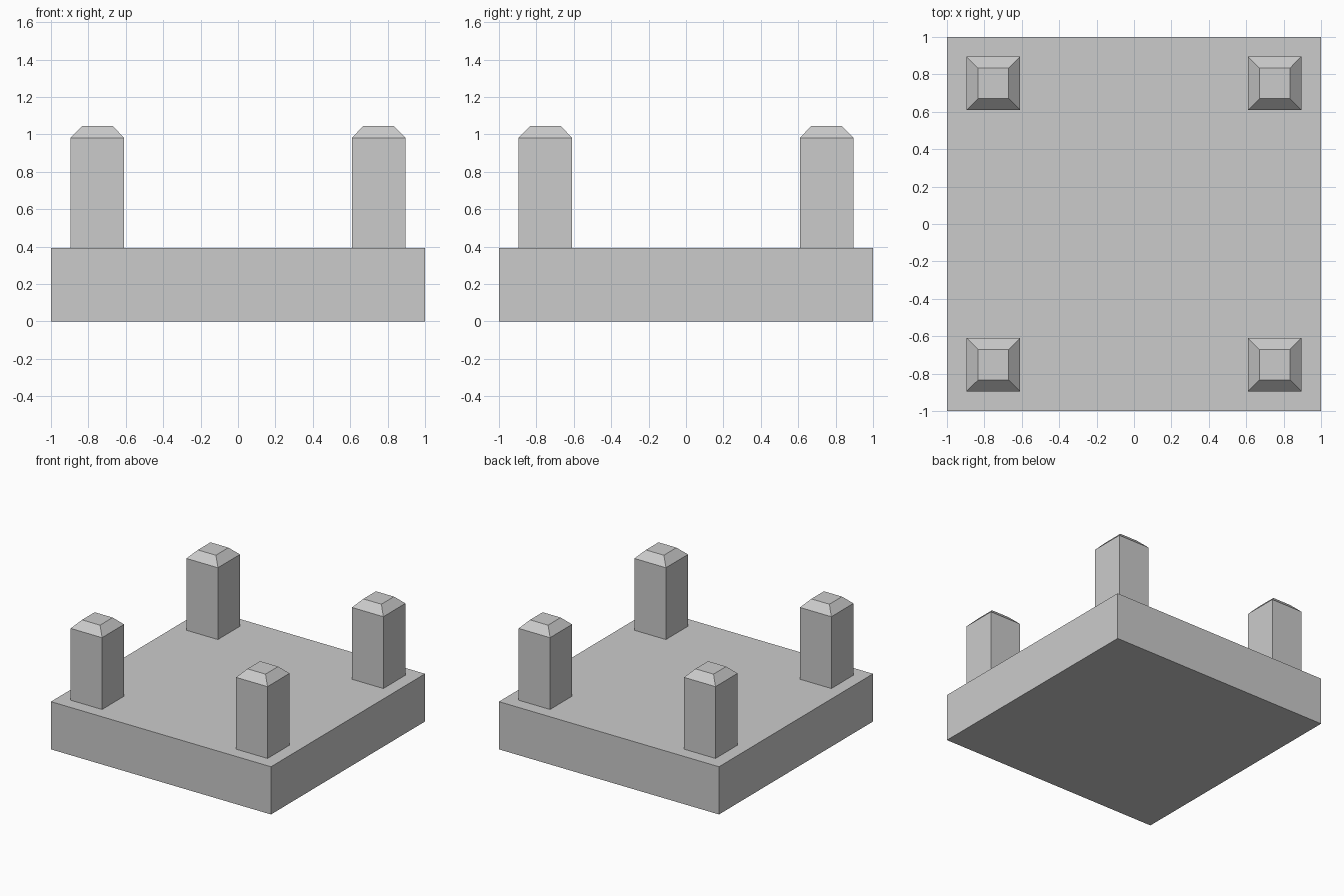
import bpy
import bmesh

if "Cube" in bpy.data.objects:
    bpy.data.objects.remove(bpy.data.objects["Cube"], do_unlink=True)

# Single plain grey material
GREY = (0.6, 0.6, 0.6, 1.0)
grey = bpy.data.materials.new("plain_grey")
grey.use_nodes = True
grey.diffuse_color = GREY
grey.node_tree.nodes["Principled BSDF"].inputs["Base Color"].default_value = GREY


def square_stack(name, x, y, sections):
    """Loft square sections given as (half_width, height) into a closed solid."""
    bm = bmesh.new()
    rings = [[bm.verts.new((sx * h, sy * h, z))
              for sx, sy in ((-1, -1), (1, -1), (1, 1), (-1, 1))]
             for h, z in sections]
    bm.faces.new(rings[0][::-1])
    bm.faces.new(rings[-1])
    for low, high in zip(rings, rings[1:]):
        for i in range(4):
            j = (i + 1) % 4
            bm.faces.new((low[i], low[j], high[j], high[i]))
    mesh = bpy.data.meshes.new(name)
    bm.to_mesh(mesh)
    bm.free()
    mesh.materials.append(grey)
    obj = bpy.data.objects.new(name, mesh)
    obj.location = (x, y, 0)
    bpy.context.collection.objects.link(obj)
    return obj


# Square slab
BASE_TOP = 0.392
square_stack("base_slab", 0, 0, [(1.0, 0), (1.0, BASE_TOP)])

# Four corner posts with chamfered tops
POST = 0.752
for side, sx in (("left", 1), ("right", -1)):
    for end, sy in (("front", -1), ("back", 1)):
        square_stack(f"{end}_{side}_post", sx * POST, sy * POST,
                     [(0.143, BASE_TOP), (0.143, 0.982), (0.082, 1.045)])
